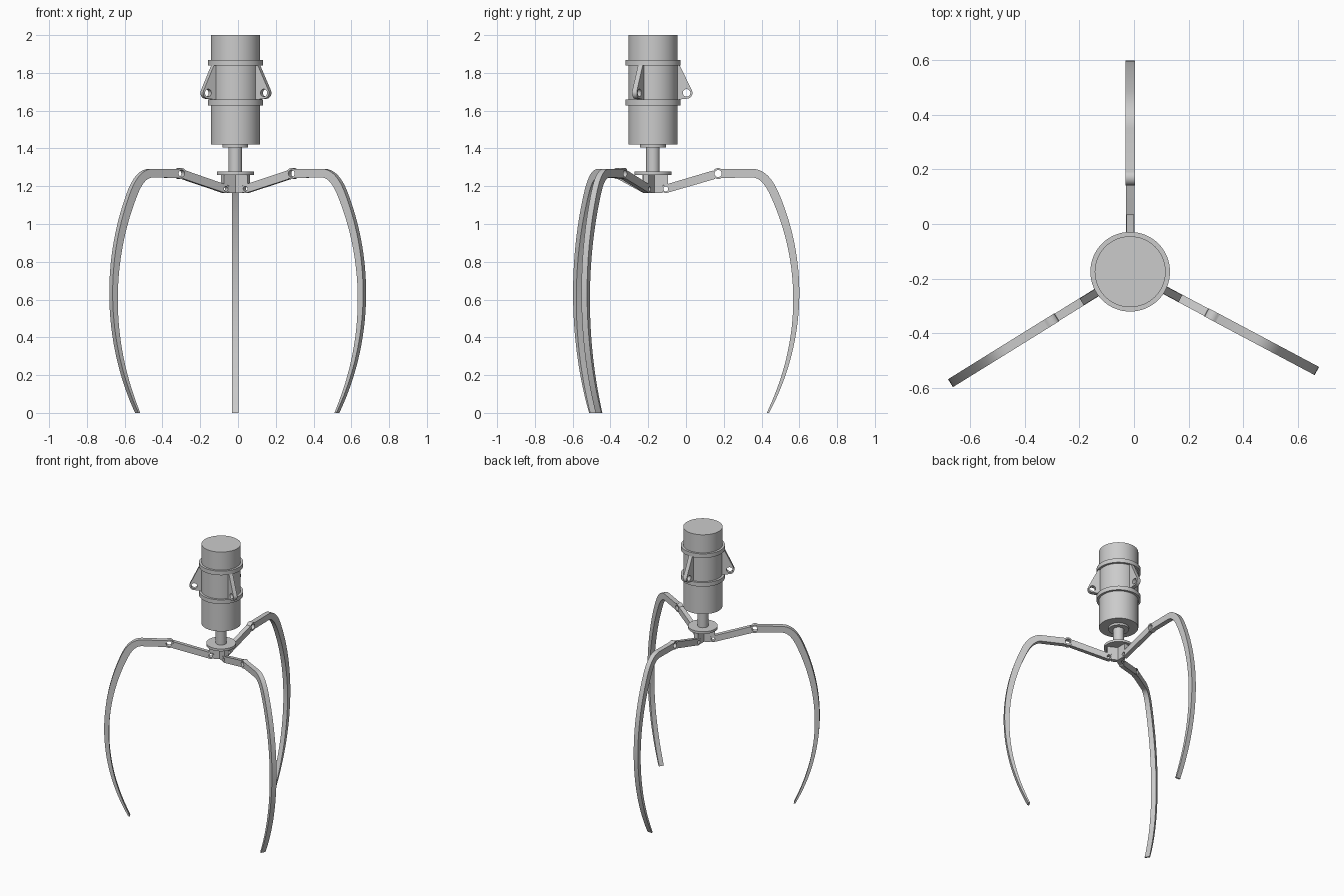
import bpy, math
from mathutils import Vector

if "Cube" in bpy.data.objects:
    bpy.data.objects.remove(bpy.data.objects["Cube"])

CX, CY = -0.014, -0.175
ANGLES = [90, 211.8, 332]


def cyl(name, r, z0, z1, n=64):
    bpy.ops.mesh.primitive_cylinder_add(vertices=n, radius=r, depth=z1 - z0,
                                        location=(CX, CY, (z0 + z1) / 2))
    o = bpy.context.object
    o.name = name
    bpy.ops.object.shade_smooth_by_angle(angle=math.radians(35))


def arc(c, r, a0, a1, n=20):
    return [(c[0] + r * math.cos(math.radians(a0 + (a1 - a0) * i / n)),
             c[1] + r * math.sin(math.radians(a0 + (a1 - a0) * i / n))) for i in range(n + 1)]


def plate(name, loops, width, angle):
    """Radial plate: outline plus hole loops in (radius, height), extruded sideways."""
    cu = bpy.data.curves.new(name, 'CURVE')
    cu.dimensions = '2D'
    cu.fill_mode = 'BOTH'
    cu.extrude = width / 2
    for pts in loops:
        s = cu.splines.new('POLY')
        s.points.add(len(pts) - 1)
        for p, (x, y) in zip(s.points, pts):
            p.co = (x, y, 0, 1)
        s.use_cyclic_u = True
    o = bpy.data.objects.new(name, cu)
    bpy.context.collection.objects.link(o)
    o.location = (CX, CY, 0)
    o.rotation_euler = (math.pi / 2, 0, math.radians(angle))
    bpy.ops.object.select_all(action='DESELECT')
    o.select_set(True)
    bpy.context.view_layer.objects.active = o
    bpy.ops.object.convert(target='MESH')
    bpy.ops.object.shade_smooth_by_angle(angle=math.radians(30))


def hole(c, r):
    return arc(c, r, 0, 360, 24)[:-1]


# Motor body, bands, shaft and hub flange
cyl("motor_body", 0.13, 1.42, 2.0)
cyl("upper_band", 0.146, 1.838, 1.868)
cyl("lower_band", 0.146, 1.628, 1.658)
cyl("shaft_collar", 0.068, 1.405, 1.42)
cyl("shaft", 0.036, 1.27, 1.41, 40)
cyl("hub_flange", 0.098, 1.26, 1.277)

# Leg profile: long bowed arc, elbow, straight run, eye
outer = arc((-0.56, 0.635), 1.335, math.degrees(math.asin(-0.635 / 1.335)), 24.1, 36)
p0, p1, p2 = Vector(outer[-1]), Vector((0.606, 1.292)), Vector((0.525, 1.292))
for i in range(1, 13):
    t = i / 12
    outer.append(tuple(p0 * (1 - t) ** 2 + p1 * 2 * t * (1 - t) + p2 * t * t))
outer.append((0.365, 1.290))
inner = []
for i, p in enumerate(outer):
    a, b = outer[max(i - 1, 0)], outer[min(i + 1, len(outer) - 1)]
    d = (Vector(b) - Vector(a)).normalized()
    w = 0.010 + 0.036 * min(1, i / 36) ** 0.75
    inner.append((p[0] - d.y * w, p[1] + d.x * w))
inner[0] = (outer[0][0] - 0.011, 0)
EYE, ROOT = (0.345, 1.267), (0.068, 1.186)
leg = outer + arc(EYE, 0.029, 55, 305) + inner[::-1]

# Link profile: rounded inner end, square end against the leg eye
slope = math.degrees(math.atan2(EYE[1] - ROOT[1], EYE[0] - ROOT[0]))
n = Vector((-math.sin(math.radians(slope)), math.cos(math.radians(slope)))) * 0.023
e = Vector(EYE) - Vector((n.y, -n.x)) * 1.0
link = arc(ROOT, 0.022, slope + 90, slope + 270) + [tuple(e - n), tuple(e + n)]

# Fin under the flange, notched around the link root
fin = [(0, 1.165), (0.05, 1.165), (0.05, 1.204), (0.08, 1.21), (0.08, 1.262), (0, 1.262)]

# Actuator lug between the bands
LUG = (0.178, 1.694)
lug = [(0.11, 1.658), (0.13, 1.658)] + arc(LUG, 0.031, -95, 25, 14) + [(0.143, 1.838), (0.11, 1.838)]

for i, a in enumerate(ANGLES, 1):
    plate(f"leg_{i}", [leg, hole(EYE, 0.019)], 0.034, a)
    plate(f"leg_link_{i}", [link, hole(ROOT, 0.013)], 0.031, a)
    plate(f"hub_fin_{i}", [fin], 0.029, a)
    plate(f"motor_lug_{i}", [lug, hole(LUG, 0.02)], 0.028, a)
